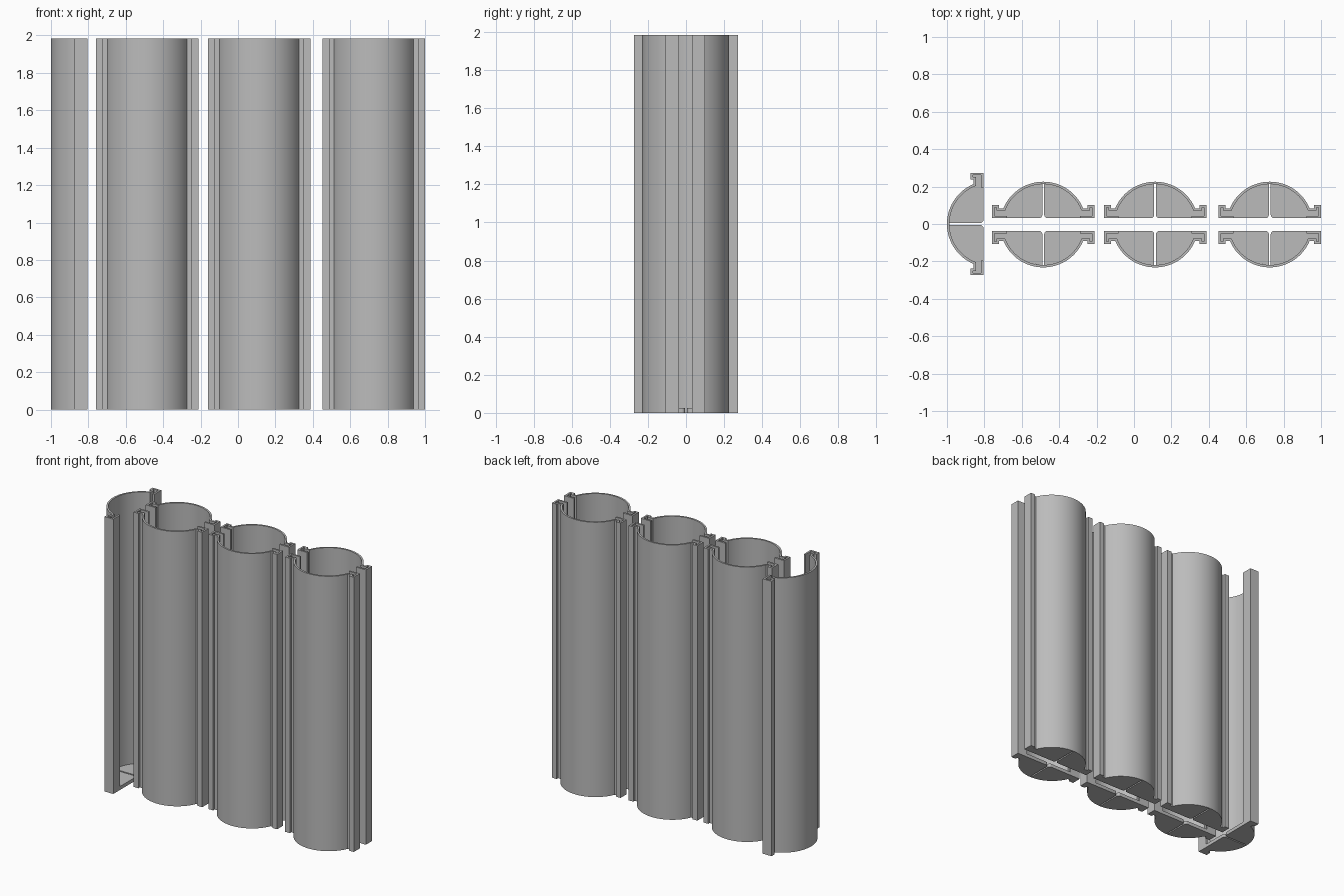
import bpy, bmesh, math

if "Cube" in bpy.data.objects:
    bpy.data.objects.remove(bpy.data.objects["Cube"])

HEIGHT, FLOOR = 1.985, 0.025
W, T = 0.274, 0.013          # half width, wall thickness
R, CV = 0.231, -0.036        # shell radius and its centre depth
LIP, SLOT, ROUND = 0.195, 0.005, 0.018

grey = bpy.data.materials.new("plain grey")
grey.diffuse_color = (0.5, 0.5, 0.5, 1)
grey.use_nodes = True
grey.node_tree.nodes["Principled BSDF"].inputs["Base Color"].default_value = grey.diffuse_color


def arc(r, v_start, u_end, n):
    """Points along the shell from depth v_start up to sideways position u_end."""
    a0 = math.asin((v_start - CV) / r)
    a1 = math.acos(u_end / r)
    return [(r * math.cos(a0 + (a1 - a0) * i / n),
             CV + r * math.sin(a0 + (a1 - a0) * i / n)) for i in range(n + 1)]


def mirror(pts):
    return [(-u, v) for u, v in reversed(pts)]


def extrude(name, outlines, height, loc, turn):
    """Extrude closed outlines upward into one object."""
    bm = bmesh.new()
    for pts in outlines:
        face = bm.faces.new([bm.verts.new((u, v, 0)) for u, v in pts])
        new = bmesh.ops.extrude_face_region(bm, geom=[face])["geom"]
        top = [g for g in new if isinstance(g, bmesh.types.BMVert)]
        bmesh.ops.translate(bm, vec=(0, 0, height), verts=top)
    bmesh.ops.recalc_face_normals(bm, faces=bm.faces)
    mesh = bpy.data.meshes.new(name)
    bm.to_mesh(mesh)
    bm.free()
    mesh.materials.append(grey)
    ob = bpy.data.objects.new(name, mesh)
    bpy.context.collection.objects.link(ob)
    ob.location = (*loc, 0)
    ob.rotation_euler.z = turn
    bpy.ops.object.select_all(action='DESELECT')
    ob.select_set(True)
    bpy.context.view_layer.objects.active = ob
    bpy.ops.object.shade_smooth_by_angle(angle=math.radians(30))


# Half of the wall section: lip, channel flange and curved shell
outer = [(W, 0), (W, 0.07), (0.237, 0.07), (0.237, 0.053)] + arc(R, 0.053, 0, 20)
channel = [(LIP, 0), (LIP, T), (W - T, T), (W - T, 0.07 - T),
           (0.237 + T, 0.07 - T), (0.237 + T, 0.053 - T)]
inner = channel + arc(R - T, 0.053 - T, 0, 20)
wall = (outer[:-1] + mirror(outer)) + (mirror(inner)[::-1][:-1] + inner[::-1])

# Floor plate quarter with a rounded corner beside the centre slot
corner = [(SLOT + ROUND - ROUND * math.sin(a), ROUND - ROUND * math.cos(a))
          for a in (math.pi / 2 * i / 5 for i in range(5, -1, -1))]
quarter = corner + channel + arc(R - T, 0.053 - T, SLOT, 20)

# Half tubes: one end piece and three facing pairs
places = [("end", (-0.805, 0), math.pi / 2)]
for i, x in enumerate((-0.485, 0.113, 0.726), 1):
    places.append((f"back_{i}", (x, 0.031), 0))
    places.append((f"front_{i}", (x, -0.037), math.pi))

for label, loc, turn in places:
    extrude(f"half_tube_{label}", [wall], HEIGHT, loc, turn)
    extrude(f"floor_plates_{label}", [quarter, mirror(quarter)], FLOOR, loc, turn)
